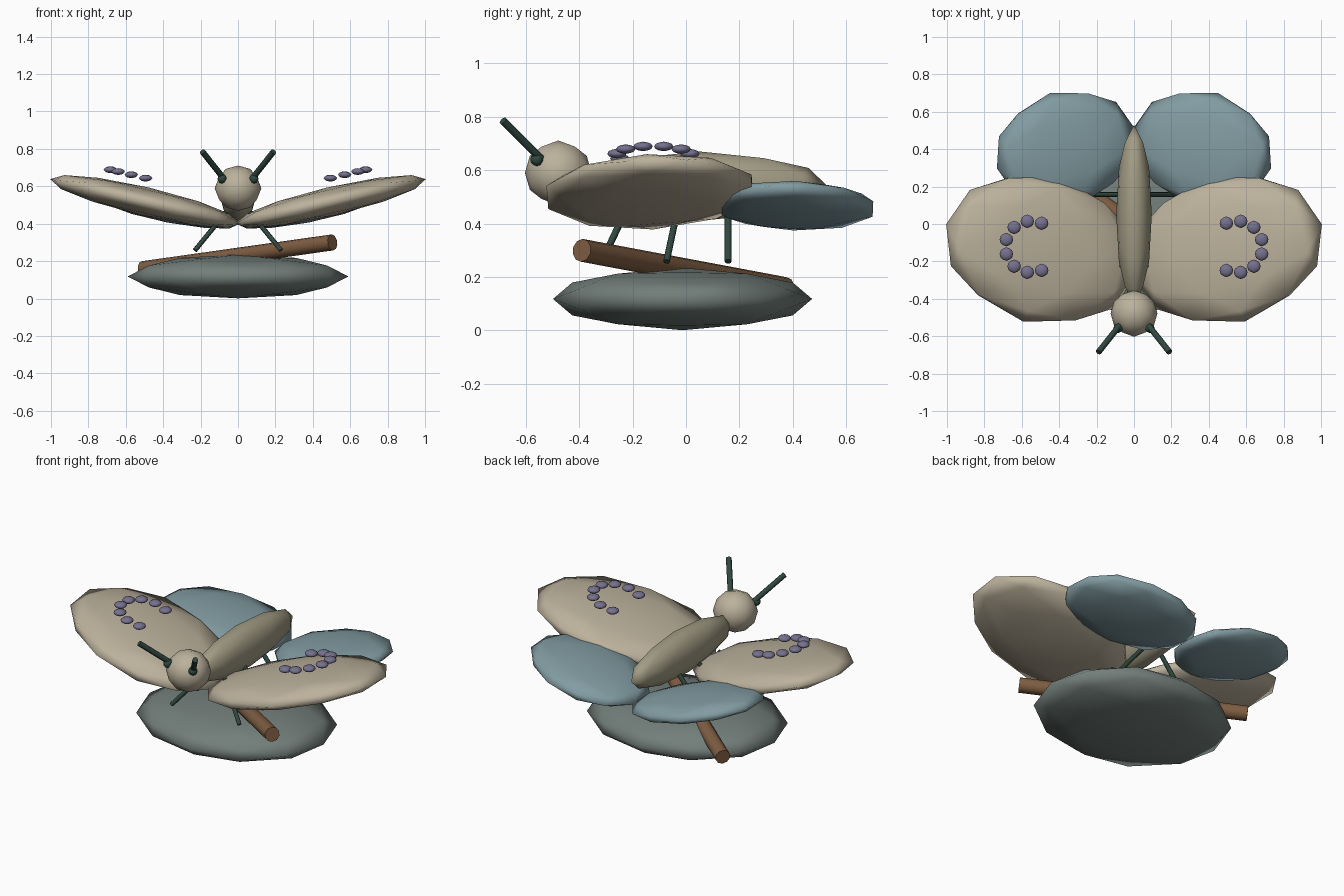
import bpy, bmesh, math
from mathutils import Matrix, Vector

if "Cube" in bpy.data.objects:
    bpy.data.objects.remove(bpy.data.objects["Cube"])


def colour(name, rgb):
    m = bpy.data.materials.new(name)
    m.diffuse_color = (*rgb, 1)
    m.use_nodes = True
    m.node_tree.nodes["Principled BSDF"].inputs["Base Color"].default_value = m.diffuse_color
    return m


CREAM = colour("cream", (0.50, 0.44, 0.33))
OLIVE = colour("olive_cream", (0.36, 0.33, 0.23))
BLUE = colour("dusty_blue", (0.22, 0.33, 0.36))
STONE = colour("stone_grey", (0.17, 0.21, 0.195))
BARK = colour("bark", (0.21, 0.11, 0.055))
DARK = colour("dark_green", (0.03, 0.065, 0.05))
PURPLE = colour("purple", (0.18, 0.165, 0.27))


def finish(name, bm, mat, smooth_angle=None):
    me = bpy.data.meshes.new(name)
    bm.to_mesh(me)
    bm.free()
    me.materials.append(mat)
    ob = bpy.data.objects.new(name, me)
    bpy.context.collection.objects.link(ob)
    me.shade_smooth()
    if smooth_angle:
        bpy.context.view_layer.objects.active = ob
        ob.select_set(True)
        bpy.ops.object.shade_smooth_by_angle(angle=smooth_angle)
        ob.select_set(False)
    return ob


def blob(name, centre, radii, mat, turn=0.0, tilt=0.0):
    """Low-poly ellipsoid, turned in its own plane and then tilted about y."""
    bm = bmesh.new()
    bmesh.ops.create_icosphere(bm, subdivisions=2, radius=1)
    bm.transform(Matrix.Translation(centre)
                 @ Matrix.Rotation(tilt, 4, 'Y') @ Matrix.Rotation(turn, 4, 'Z')
                 @ Matrix.Diagonal((*radii, 1))
                 @ Matrix.Rotation(-math.radians(31.717), 4, 'Y'))
    return finish(name, bm, mat)


def rod(name, a, b, radius, mat, sides=8):
    a, b = Vector(a), Vector(b)
    bm = bmesh.new()
    bmesh.ops.create_cone(bm, cap_ends=True, segments=sides, radius1=radius,
                          radius2=radius, depth=(b - a).length)
    bm.transform(Matrix.Translation((a + b) / 2)
                 @ (b - a).to_track_quat('Z', 'Y').to_matrix().to_4x4())
    return finish(name, bm, mat, math.radians(50))


# Perch
blob("stone", (0, -0.013, 0.118), (0.59, 0.485, 0.117), STONE)
rod("twig", (-0.51, 0.372, 0.157), (0.505, -0.39, 0.300), 0.043, BARK, 10)

# Body and head
blob("body", (0, 0.05, 0.54), (0.095, 0.48, 0.13), OLIVE)
blob("head", (0, -0.478, 0.59), (0.125, 0.125, 0.121), CREAM)

for side, s in (("left", -1), ("right", 1)):
    # Wings
    blob(f"front_wing_{side}", (s * 0.495, -0.135, 0.519), (0.54, 0.40, 0.077),
         CREAM, s * 0.25, -s * 0.23)
    blob(f"rear_wing_{side}", (s * 0.365, 0.405, 0.467), (0.39, 0.308, 0.062),
         BLUE, -s * 0.28, -s * 0.19)
    # Arc of spots on the front wing
    for i in range(8):
        t = math.radians(66 + i * 228 / 7)
        x = 0.55 + 0.138 * -math.cos(t)
        blob(f"wing_spot_{side}_{i + 1}",
             (s * x, -0.122 + 0.138 * math.sin(t), 0.645 + 0.24 * (x - 0.5)),
             (0.036, 0.036, 0.018), PURPLE)
    # Eyes and antennae
    blob(f"eye_{side}", (s * 0.085, -0.558, 0.64), (0.025,) * 3, DARK)
    rod(f"antenna_{side}", (s * 0.075, -0.54, 0.64), (s * 0.19, -0.685, 0.785),
        0.016, DARK)
    # Legs
    for n, (y0, y1) in enumerate(((-0.22, -0.315), (-0.03, -0.073), (0.158, 0.158))):
        rod(f"leg_{side}_{n + 1}", (s * 0.065, y0, 0.46), (s * 0.23, y1, 0.258),
            0.013, DARK)
